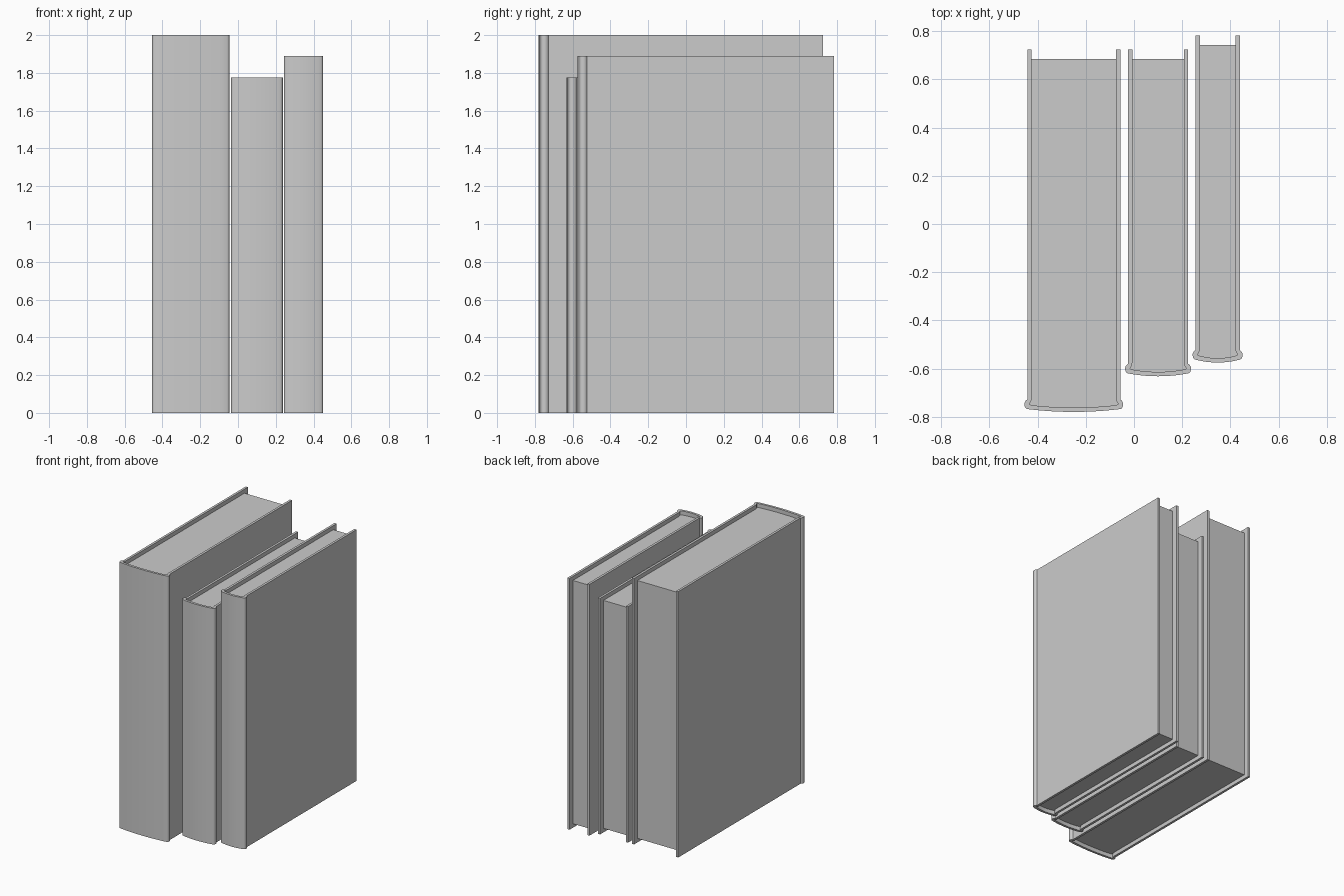
import bpy, bmesh, math

if "Cube" in bpy.data.objects:
    bpy.data.objects.remove(bpy.data.objects["Cube"])

T = 0.018        # cover board thickness
LIP_BACK = 0.04  # cover overhang at the page edges
LIP_Z = 0.03     # cover overhang above and below the pages
ARC = 6          # spine arc steps per half

# Spine shoulder: (x offset from board face, y offset from spine front)
OUTER = [(0, .052), (.006, .047), (.011, .039), (.012, .030), (.010, .021), (.006, .015), (0, .012)]
INNER = [(-T, .056), (-.017, .049), (-.014, .042), (-.010, .036), (-.009, .032), (-.012, .030), (-.018, .028)]


def section(cx, half, front, back, shoulder, depth):
    """Open U-shaped outline from the left fore edge round the spine to the right."""
    side = [(half + shoulder[0][0], back)]
    side += [(half + dx, front + dy) for dx, dy in shoulder]
    ex, ey = half + shoulder[-1][0], shoulder[-1][1]
    for i in range(1, ARC):                       # shallow spine arc
        k = 1 - i / ARC
        side.append((ex * k, front + depth + (ey - depth) * k * k))
    left = [(cx - x, y) for x, y in side]
    right = [(cx + x, y) for x, y in reversed(side)]
    return left + [(cx, front + depth)] + right


def finish(name, bm, z0, z1):
    """Extrude the flat section upwards and make an object."""
    ext = bmesh.ops.extrude_face_region(bm, geom=bm.faces[:])
    verts = [g for g in ext['geom'] if isinstance(g, bmesh.types.BMVert)]
    bmesh.ops.translate(bm, verts=verts, vec=(0, 0, z1 - z0))
    bmesh.ops.recalc_face_normals(bm, faces=bm.faces[:])
    mesh = bpy.data.meshes.new(name)
    bm.to_mesh(mesh)
    bm.free()
    obj = bpy.data.objects.new(name, mesh)
    bpy.context.collection.objects.link(obj)
    bpy.ops.object.select_all(action='DESELECT')
    obj.select_set(True)
    bpy.context.view_layer.objects.active = obj
    bpy.ops.object.shade_smooth_by_angle(angle=math.radians(30))
    return obj


def book(name, cx, half, front, back, height):
    # Hard cover: two boards and a rounded spine in one strip
    outer = section(cx, half, front, back, OUTER, 0)
    inner = section(cx, half, front, back, INNER, T)
    bm = bmesh.new()
    a = [bm.verts.new((x, y, 0)) for x, y in outer]
    b = [bm.verts.new((x, y, 0)) for x, y in inner]
    for i in range(len(a) - 1):
        bm.faces.new((a[i], a[i + 1], b[i + 1], b[i]))
    finish(name + "_cover", bm, 0, height)

    # Page block filling the cover
    pages = section(cx, half, front, back - LIP_BACK, INNER, T)
    bm = bmesh.new()
    bm.faces.new([bm.verts.new((x, y, LIP_Z)) for x, y in pages])
    finish(name + "_pages", bm, LIP_Z, height - LIP_Z)


book("thick_book", -0.25, 0.193, -0.78, 0.725, 2.0)
book("short_book", 0.10, 0.125, -0.632, 0.725, 1.775)
book("thin_book", 0.347, 0.092, -0.575, 0.783, 1.89)
